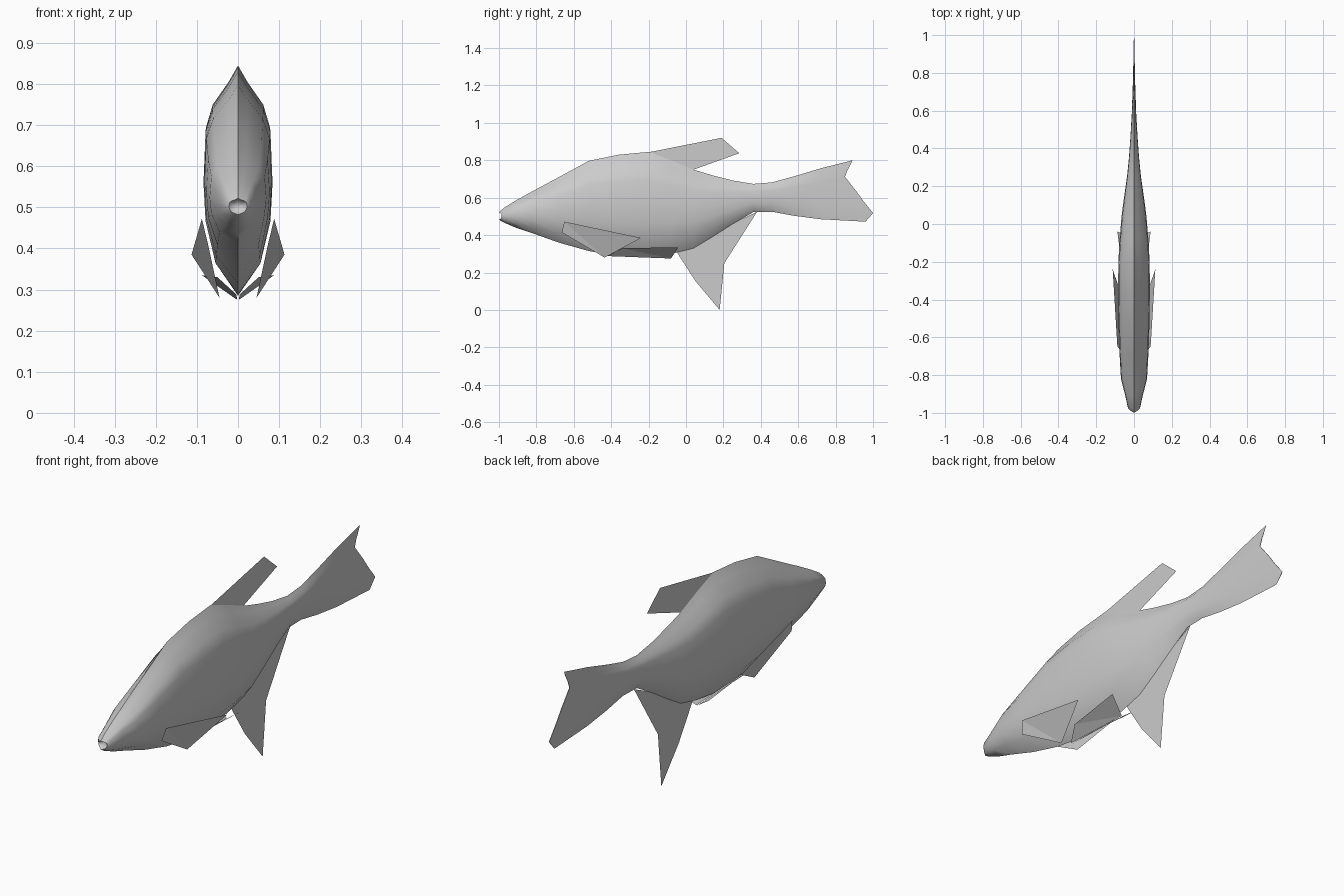
import bpy, bmesh, math

old = bpy.data.objects.get("Cube")
if old:
    bpy.data.objects.remove(old, do_unlink=True)

# One plain grey for the whole fish
grey = bpy.data.materials.new("plain grey")
grey.use_nodes = True
grey.diffuse_color = (0.6, 0.6, 0.6, 1)
bsdf = grey.node_tree.nodes["Principled BSDF"]
bsdf.inputs["Base Color"].default_value = (0.6, 0.6, 0.6, 1)
bsdf.inputs["Roughness"].default_value = 0.8


def make_object(name, bm):
    mesh = bpy.data.meshes.new(name)
    bm.to_mesh(mesh)
    bm.free()
    mesh.materials.append(grey)
    ob = bpy.data.objects.new(name, mesh)
    bpy.context.collection.objects.link(ob)
    return ob


def make_fin(name, points):
    """Flat fin from a triangulated outline."""
    bm = bmesh.new()
    face = bm.faces.new([bm.verts.new(p) for p in points])
    bmesh.ops.triangulate(bm, faces=[face])
    return make_object(name, bm)


# Half cross-section from back ridge to belly keel: (width, height) fractions
SECTION = [(0, 1), (.27, .93), (.74, .83), (.94, .73), (1, .5),
           (.94, .33), (.65, .14), (0, 0)]

# Stations along the body: y, belly z, back z, half width
STATIONS = [
    (-1.0, .482, .522, .022), (-.975, .468, .545, .032),
    (-.91, .44, .585, .046), (-.82, .41, .635, .069),
    (-.68, .36, .71, .077), (-.52, .315, .797, .082),
    (-.36, .288, .83, .084), (-.2, .285, .845, .083),
    (-.08, .30, .80, .076), (.04, .33, .75, .066),
    (.14, .39, .72, .053), (.25, .46, .692, .037),
    (.36, .523, .674, .026), (.46, .525, .682, .019),
    (.58, .503, .715, .012), (.72, .485, .757, .007),
    (.9, .472, .80, .0015)]

# Trailing edge of the tail: y for each section point, forming the fork
TAIL_Y = [.89, .88, .862, .85, .91, .95, 1.0, .96]

# Body: loft the stations, wrapping each half section into a full ring
bm = bmesh.new()
rings = []
n = len(SECTION)
for i, (y, low, high, width) in enumerate(STATIONS):
    ring = []
    for side, ids in ((1, range(n)), (-1, range(n - 2, 0, -1))):
        for k in ids:
            u, v = SECTION[k]
            yy = y
            if i == 0:                       # corners of the mouth sit back
                yy = y + .014 * u
            elif i == len(STATIONS) - 1:     # forked tail edge
                yy = TAIL_Y[k]
            ring.append(bm.verts.new((side * u * width, yy, low + v * (high - low))))
    rings.append(ring)
count = len(rings[0])
for a, b in zip(rings, rings[1:]):
    for k in range(count):
        j = (k + 1) % count
        bm.faces.new((a[k], a[j], b[j], b[k]))

# Mouth: a small hollow between the lips
throat = bm.verts.new((0, -.962, .502))
for k in range(count):
    bm.faces.new((rings[0][k], throat, rings[0][(k + 1) % count]))

# Close the thin trailing edge of the tail left to right
end = rings[-1]
for k in range(n - 1):
    quad = [end[k], end[k + 1], end[-(k + 1) % count], end[-k % count]]
    bm.faces.new(list(dict.fromkeys(quad)))
bmesh.ops.recalc_face_normals(bm, faces=bm.faces)
body = make_object("body", bm)
body.data.shade_smooth()
body.data.set_sharp_from_angle(angle=math.radians(60))

# Centre fins
make_fin("dorsal_fin", [(0, -.2, .843), (0, .19, .92), (0, .285, .838), (0, .04, .75)])
make_fin("anal_fin", [(0, -.05, .31), (0, .05, .155), (0, .18, 0), (0, .205, .25),
                      (0, .29, .40), (0, .38, .525), (0, .2, .44)])

# Paired fins
for name, s in (("left", 1), ("right", -1)):
    make_fin(name + "_pectoral_fin", [
        (s * .088, -.65, .472), (s * .113, -.24, .385),
        (s * .045, -.435, .28), (s * .074, -.665, .415)])
    make_fin(name + "_pelvic_fin", [
        (s * .004, -.42, .288), (s * .05, -.34, .33),
        (s * .088, -.04, .335), (s * .002, -.08, .275)])
